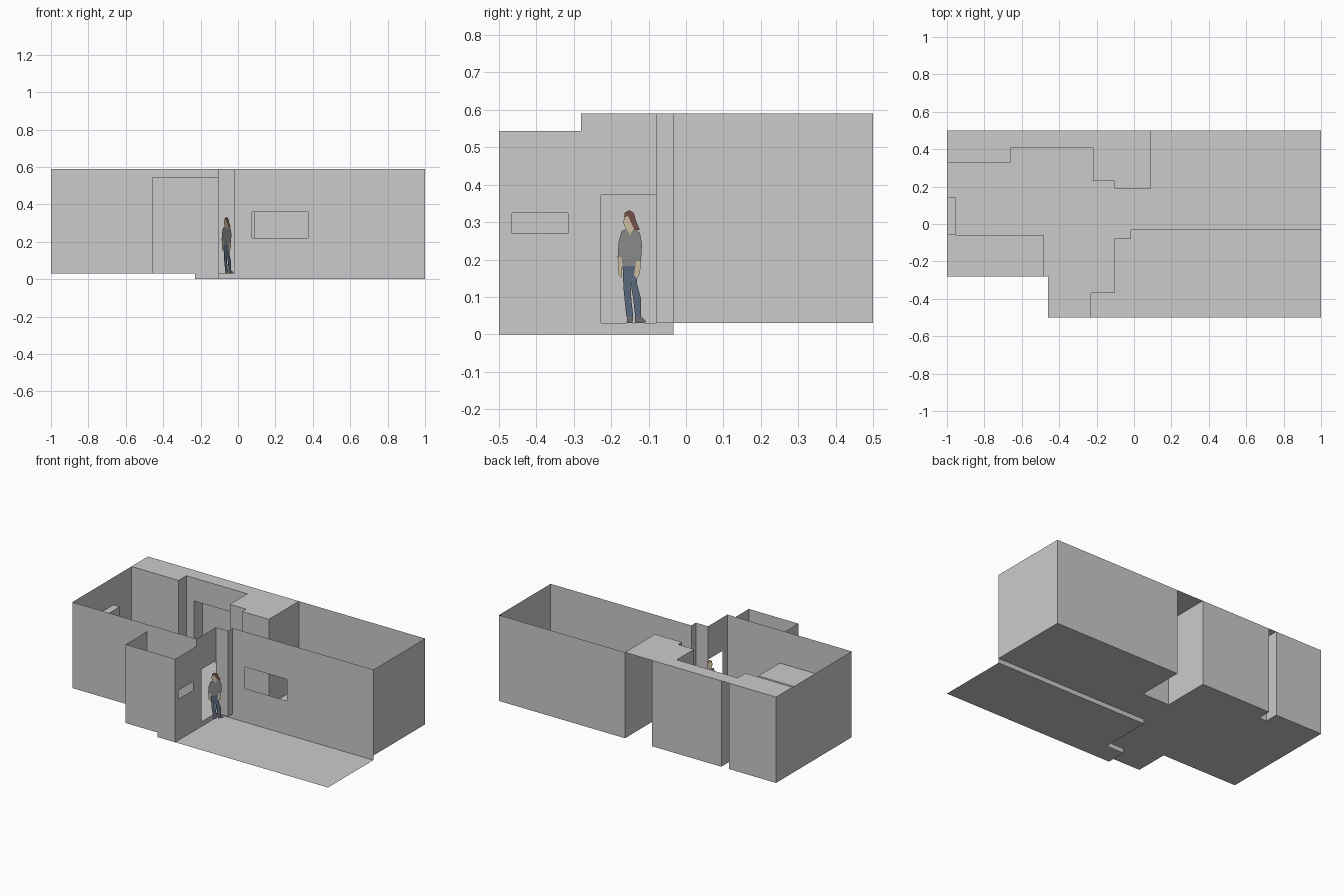
import bpy, bmesh
from mathutils import Vector

if "Cube" in bpy.data.objects:
    bpy.data.objects.remove(bpy.data.objects["Cube"])

F, T = 0.03, 0.59          # house floor level, wall top


def mesh_object(name, faces, color=None):
    """One object from a list of polygons given as 3D points."""
    bm = bmesh.new()
    for pts in faces:
        bm.faces.new([bm.verts.new(p) for p in pts])
    bmesh.ops.remove_doubles(bm, verts=bm.verts, dist=1e-5)
    me = bpy.data.meshes.new(name)
    bm.to_mesh(me)
    bm.free()
    ob = bpy.data.objects.new(name, me)
    bpy.context.collection.objects.link(ob)
    if color:
        mat = bpy.data.materials.new(name)
        mat.diffuse_color = (*color, 1)
        mat.use_nodes = True
        mat.node_tree.nodes["Principled BSDF"].inputs["Base Color"].default_value = mat.diffuse_color
        me.materials.append(mat)
    return ob


def slab(name, outline, z):
    """Flat horizontal sheet."""
    return mesh_object(name, [[(x, y, z) for x, y in outline]])


def wall_faces(p, q, z0=F, z1=T, hole=None):
    """Thin upright wall from p to q; hole = (start, end, bottom, top),
    start and end measured as distance along the wall."""
    p, q = Vector(p), Vector(q)
    d = (q - p).normalized()
    length = (q - p).length

    def quad(a, b, lo, hi):
        A, B = p + d * a, p + d * b
        return [(*A, lo), (*B, lo), (*B, hi), (*A, hi)]
    if not hole:
        return [quad(0, length, z0, z1)]
    a, b, lo, hi = hole
    parts = [(0, a, z0, z1), (b, length, z0, z1), (a, b, z0, lo), (a, b, hi, z1)]
    return [quad(*s) for s in parts if s[1] - s[0] > 1e-4 and s[3] - s[2] > 1e-4]


def wall(name, p, q, z0=F, z1=T, hole=None):
    return mesh_object(name, wall_faces(p, q, z0, z1, hole))


def wall_path(name, pts, z0=F, z1=T):
    faces = []
    for p, q in zip(pts, pts[1:]):
        faces += wall_faces(p, q, z0, z1)
    return mesh_object(name, faces)


def open_box(name, x0, x1, y0, y1, z0, z1):
    """Built-in block: sides and top."""
    c = [(x0, y0), (x1, y0), (x1, y1), (x0, y1)]
    faces = wall_faces(c[0], c[1], z0, z1) + wall_faces(c[1], c[2], z0, z1)
    faces += wall_faces(c[2], c[3], z0, z1)
    faces.append([(x, y, z1) for x, y in c])
    return mesh_object(name, faces)


# floor with the two rear recesses and the lowered corner cut out
slab("house_floor", [
    (-1, -.28), (-.46, -.28), (-.46, -.5), (-.23, -.5), (-.23, -.37), (-.103, -.37),
    (-.103, -.08), (-.015, -.08), (-.015, -.033), (1, -.033), (1, .5), (.09, .5),
    (.09, .19), (-.103, .19), (-.103, .5), (-.605, .5), (-.605, .41), (-.66, .41),
    (-.66, .5), (-1, .5)], F)

# patio at ground level, with the risers up to the floor
slab("patio", [(-.23, -.5), (1, -.5), (1, -.033), (-.103, -.033),
               (-.103, -.37), (-.23, -.37)], 0)
wall_path("patio_riser", [(-.103, -.5), (-.23, -.5), (-.23, -.37), (-.103, -.37),
                          (-.103, -.033), (1, -.033)], 0, F)
wall("bath_side_base", (-.103, -.5), (-.103, -.37), 0, F)

# outer walls, following the rear recesses
wall_path("rear_and_side_walls", [
    (-.103, -.28), (-1, -.28), (-1, .5), (-.66, .5), (-.66, .41), (-.605, .41),
    (-.605, .5), (-.103, .5), (-.103, .19), (.09, .19), (.09, .5), (1, .5), (1, -.033)])
wall("front_window_wall", (-.015, -.033), (1, -.033), hole=(.09, .39, .22, .36))
wall_path("entry_niche", [(-.103, -.08), (-.015, -.08), (-.015, -.033)])
wall("door_wall", (-.103, -.28), (-.103, -.08), hole=(.053, .2, F, .373))

# lower projecting front room
wall_path("bath_walls", [(-.46, -.28), (-.46, -.5), (-.103, -.5)], F, .543)
wall("bath_window_wall", (-.103, -.5), (-.103, -.28), F, .543,
     hole=(.035, .185, .27, .325))

# thick rear wall zone: interior faces, closet recess and flat top
wall_path("rear_inner_walls", [(-1, .33), (-.66, .33), (-.66, .41)])
wall("closet_header", (-.605, .41), (-.22, .41), .44, T)
slab("closet_soffit", [(-.605, .41), (-.22, .41), (-.22, .5), (-.605, .5)], .44)
wall_path("closet_side_walls", [(-.22, .5), (-.22, .23), (-.103, .23)])
slab("thick_wall_top", [(-1, .5), (-1, .33), (-.66, .33), (-.66, .41), (-.22, .41),
                        (-.22, .23), (-.103, .23), (-.103, .19), (.09, .19),
                        (.09, .5)], T)

# built-in blocks against the left end
open_box("built_in_cabinet", -1, -.48, -.28, -.06, F, .375)
open_box("end_wall_block", -1, -.955, -.06, .145, F, .41)


# flat cut-out standing figure, drawn in a diagonal upright plane
def cutout(name, polys, color, lift):
    faces = []
    for poly in polys:
        pts = []
        for u, z in poly:      # u across, z up, in hundredths of the figure sheet
            t = u / 30
            pts.append((-.09 + .063 * t + lift, -.185 + .078 * t - lift, F + z / 374))
        faces.append(pts)
    mesh_object(name, faces, color)


cutout("figure_shoes", [[(11, 6), (17, 6), (16, 0), (10, 0)],
                        [(19, 6), (26, 6), (30, 2), (28, 0), (19, 0)]],
       (.2, .18, .18), 0)
cutout("figure_trousers", [
    [(6, 58), (14, 58), (14, 42), (15, 24), (17, 6), (10, 6), (7, 34)],
    [(14, 58), (21, 58), (21, 39), (25, 24), (25, 6), (19, 6), (17, 24), (14, 42)]],
    (.12, .17, .24), 0)
cutout("figure_shirt", [[(5, 92), (10, 94), (14, 88), (19, 94), (24, 90), (26, 79),
                         (25, 62), (21, 57), (6, 57), (5, 66), (1, 65), (2, 81)]],
       (.3, .3, .3), .0002)
cutout("figure_skin", [
    [(8, 108), (7, 100), (9, 95), (10, 94), (14, 88), (18, 93), (17, 104), (13, 109)],
    [(2, 66), (5, 66), (6, 58), (5, 45), (2, 49)],
    [(20, 62), (25, 62), (24, 50), (21, 44), (18, 48)]], (.72, .6, .42), .0004)
cutout("figure_hair", [[(8, 110), (13, 113), (18, 110), (20, 102), (24, 93),
                        (19, 93), (16, 98), (12, 107), (8, 106)]],
       (.2, .1, .08), .0006)
